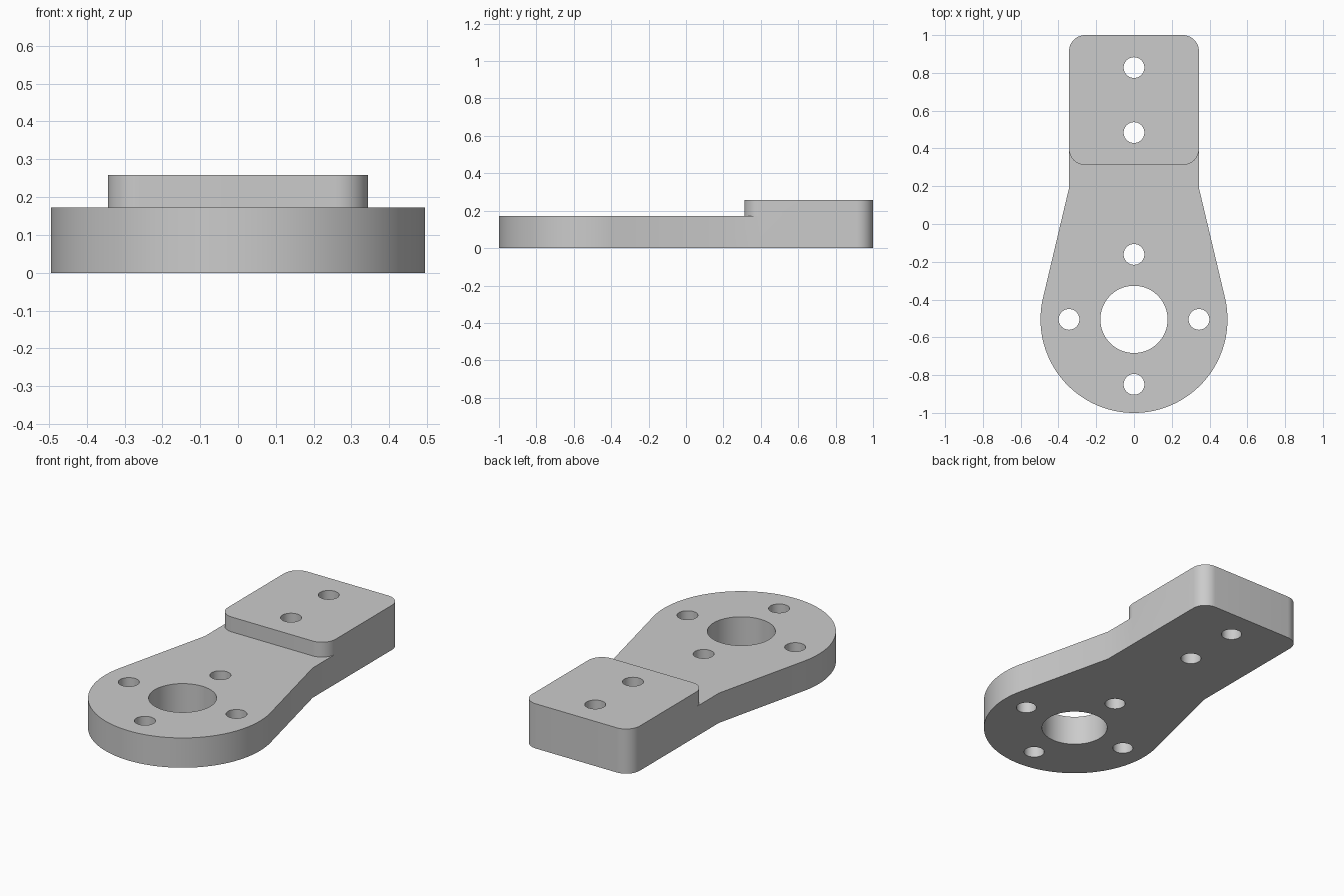
import bpy, bmesh
from math import sin, cos, atan2, acos, hypot, radians, pi

if "Cube" in bpy.data.objects:
    bpy.data.objects.remove(bpy.data.objects["Cube"])

PLATE_TOP, PAD_TOP = 0.172, 0.258
DISC_Y, DISC_R = -0.505, 0.495
HALF_W, PAD_FRONT, PAD_BACK, CORNER = 0.344, 0.312, 1.0, 0.086
NECK_Y = 0.19
BOLT_R, BOLT_OFFSET, BORE_R = 0.055, 0.344, 0.178


def arc(cx, cy, r, start, end, steps):
    return [(cx + r * cos(start + (end - start) * i / steps),
             cy + r * sin(start + (end - start) * i / steps)) for i in range(steps + 1)]


def circle(cx, cy, r, steps=48):
    return arc(cx, cy, r, 0, 2 * pi, steps)


# Outline chains, all meeting where the pad's front corners end
inner_x = HALF_W - CORNER
front_y, back_y = PAD_FRONT + CORNER, PAD_BACK - CORNER
tangent = (atan2(NECK_Y - DISC_Y, HALF_W)
           - acos(DISC_R / hypot(HALF_W, NECK_Y - DISC_Y)))
arm = ([(-HALF_W, front_y), (-HALF_W, NECK_Y)]
       + arc(0, DISC_Y, DISC_R, pi - tangent, 2 * pi + tangent, 96)
       + [(HALF_W, NECK_Y), (HALF_W, front_y)])
pad_back = ([(HALF_W, front_y)]
            + arc(inner_x, back_y, CORNER, 0, pi / 2, 12)
            + arc(-inner_x, back_y, CORNER, pi / 2, pi, 12)
            + [(-HALF_W, front_y)])
pad_front = (arc(-inner_x, front_y, CORNER, pi, 1.5 * pi, 12)
             + arc(inner_x, front_y, CORNER, 1.5 * pi, 2 * pi, 12))

# Bore with four bolt holes around it, and two holes through the pad
disc_holes = [circle(0, DISC_Y, BORE_R, 72)]
for k in range(4):
    a = k * pi / 2
    disc_holes.append(circle(BOLT_OFFSET * cos(a), DISC_Y + BOLT_OFFSET * sin(a), BOLT_R))
pad_holes = [circle(0, y, BOLT_R) for y in (0.484, 0.828)]

bm = bmesh.new()
shared = {}


def row(chain, z):
    """Vertices along a chain, reused wherever chains meet."""
    verts = []
    for x, y in chain:
        key = (round(x, 5), round(y, 5), z)
        if key not in shared:
            shared[key] = bm.verts.new(key)
        verts.append(shared[key])
    return verts


def wall(chain, z0, z1):
    low, high = row(chain, z0), row(chain, z1)
    for i in range(len(chain) - 1):
        bm.faces.new((low[i], low[i + 1], high[i + 1], high[i]))


def cap(chains, z):
    edges = []
    for chain in chains:
        verts = row(chain, z)
        edges += [bm.edges.get(pair) or bm.edges.new(pair) for pair in zip(verts, verts[1:])]
    bmesh.ops.triangle_fill(bm, use_beauty=True, use_dissolve=False,
                            edges=edges, normal=(0, 0, 1))


# Flat faces: underside, arm top and pad top
cap([arm, pad_back] + disc_holes + pad_holes, 0)
cap([arm, pad_front] + disc_holes, PLATE_TOP)
cap([pad_front, pad_back] + pad_holes, PAD_TOP)

# Side walls and hole walls
wall(arm, 0, PLATE_TOP)
wall(pad_back, 0, PLATE_TOP)
wall(pad_back, PLATE_TOP, PAD_TOP)
wall(pad_front, PLATE_TOP, PAD_TOP)
for hole in disc_holes:
    wall(hole, 0, PLATE_TOP)
for hole in pad_holes:
    wall(hole, 0, PAD_TOP)

bmesh.ops.recalc_face_normals(bm, faces=bm.faces[:])
mesh = bpy.data.meshes.new("mounting_bracket")
bm.to_mesh(mesh)
bm.free()
bracket = bpy.data.objects.new("mounting_bracket", mesh)
bpy.context.collection.objects.link(bracket)

# Single grey finish
colour = (0.6, 0.6, 0.6, 1)
grey = bpy.data.materials.new("plain grey")
grey.use_nodes = True
grey.diffuse_color = colour
grey.node_tree.nodes["Principled BSDF"].inputs["Base Color"].default_value = colour
mesh.materials.append(grey)

bpy.ops.object.select_all(action="DESELECT")
bracket.select_set(True)
bpy.context.view_layer.objects.active = bracket
bpy.ops.object.shade_smooth_by_angle(angle=radians(30))
